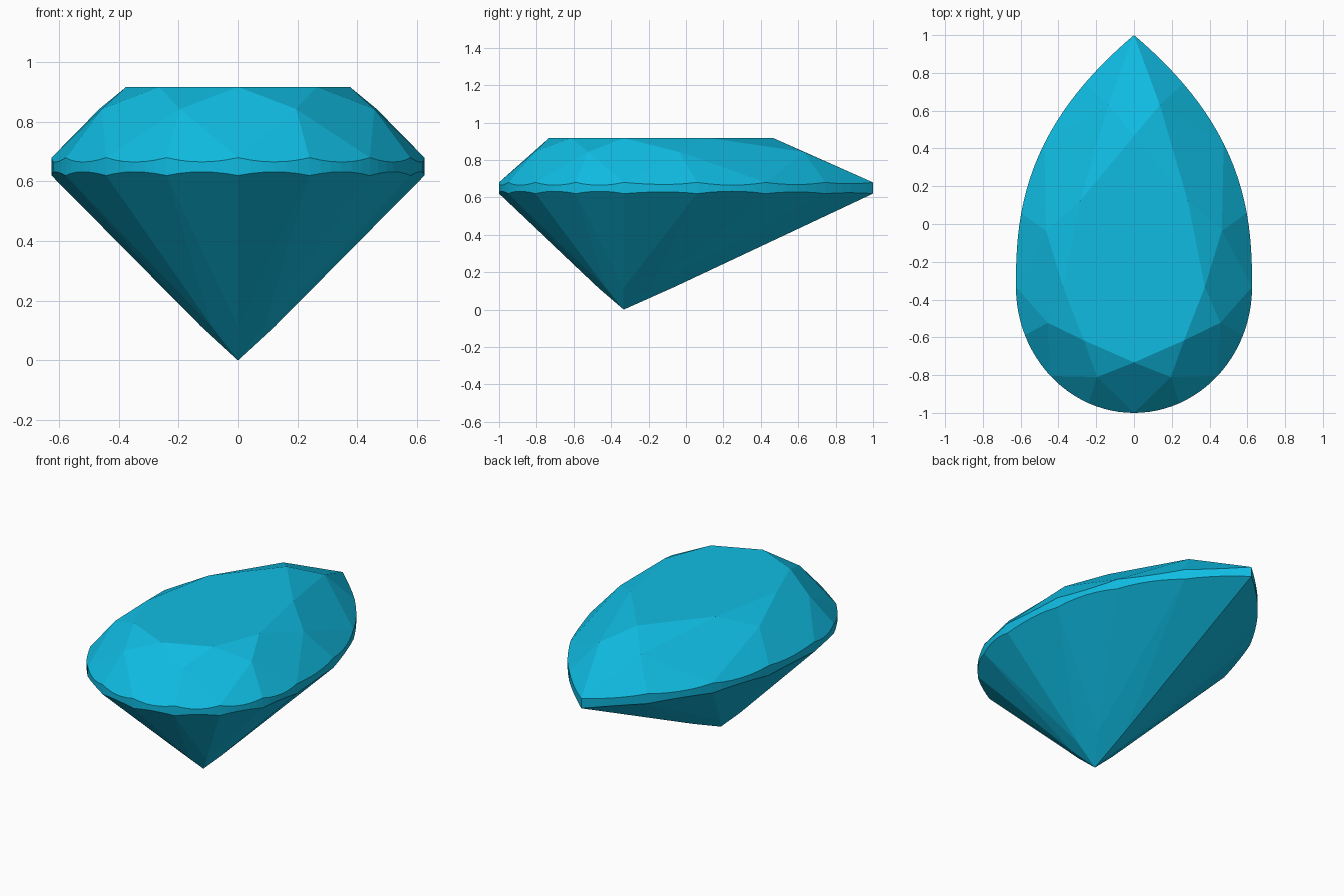
import bpy, bmesh, math
from mathutils import Vector

if "Cube" in bpy.data.objects:
    bpy.data.objects.remove(bpy.data.objects["Cube"])

CY = -0.333                 # y of the culet, the origin of the pear outline
TOP, G_UP, G_LOW = 0.917, 0.68, 0.62
SUB = 6                     # curve steps along each of the 16 girdle sections
N = 16


def outline(s, scale=1.0, z=0.0):
    """Pear outline: s=0 round end, s=4 widest, s=8 pointed tip, mirrored to 16."""
    s %= N
    side = 1 if s <= 8 else -1
    s = min(s, N - s)
    if s <= 4:
        a = math.radians(22.5 * s)
        x, y = 0.625 * math.sin(a), -0.667 * math.cos(a)
    else:
        u = (s - 4) / 4
        t = (2 * u + math.sin(math.pi * u / 2)) / 3
        x, y = 0.625 * (1 - t ** 2.53), 1.333 * t
    return Vector((side * x * scale, CY + y * scale, z))


def on_plane(p, a, b, c):
    """Drop point p vertically on to the plane through a, b, c."""
    n = (b - a).cross(c - a)
    return Vector((p.x, p.y, a.z - (n.x * (p.x - a.x) + n.y * (p.y - a.y)) / n.z))


# key points of the crown
table = {k: outline(k, 0.6, TOP) for k in range(0, N, 2)}
crown_mid = {}
for k, x, y in ((1, 0.195, -0.81), (3, 0.457, -0.523), (5, 0.465, -0.037), (7, 0.137, 0.63)):
    crown_mid[k] = Vector((x, y, 0.843))
    crown_mid[N - k] = Vector((-x, y, 0.843))
up = [outline(k, 1, G_UP) for k in range(N)]
low = [outline(k, 1, G_LOW) for k in range(N)]

# pavilion: odd mains through the culet, meeting in ridges at even positions
culet = Vector((0, CY, 0))
normal = {k: (low[k] - culet).cross(low[(k + 1) % N] - low[k - 1]) for k in range(1, N, 2)}
pav_mid = {}
for k in range(0, N, 2):
    d = normal[(k - 1) % N].cross(normal[(k + 1) % N])
    d *= math.copysign(1, d.z)
    reach = (low[k] - culet).xy.length * 0.2
    pav_mid[k] = culet + d * (reach / d.xy.length)

bm = bmesh.new()


def face(pts):
    bm.faces.new([bm.verts.new(p) for p in pts])


# table, bezel kites and stars
face([table[k] for k in range(0, N, 2)])
for k in range(0, N, 2):
    m0, m1, t2 = crown_mid[(k - 1) % N], crown_mid[k + 1], table[(k + 2) % N]
    face([table[k], m0, up[k], m1])
    face([table[k], m1, t2])

# girdle facets above and below, with the scalloped band between
for k in range(N):
    j = (k + 1) % N
    cm = crown_mid[k if k % 2 else j]
    pm = pav_mid[j if k % 2 else k]
    arc = [outline(k + i / SUB) for i in range(SUB + 1)]
    hi = [on_plane(p, cm, up[k], up[j]) for p in arc]
    lo = [on_plane(p, pm, low[k], low[j]) for p in arc]
    face([cm] + hi)
    face([pm] + lo[::-1])
    for i in range(SUB):
        face([lo[i], lo[i + 1], hi[i + 1], hi[i]])

# pavilion main kites
for k in range(1, N, 2):
    face([culet, pav_mid[(k + 1) % N], low[k], pav_mid[k - 1]])

bmesh.ops.remove_doubles(bm, verts=bm.verts[:], dist=0.0005)
bmesh.ops.recalc_face_normals(bm, faces=bm.faces[:])

mesh = bpy.data.meshes.new("pear_cut_gem")
bm.to_mesh(mesh)
bm.free()
gem = bpy.data.objects.new("pear_cut_gem", mesh)
bpy.context.collection.objects.link(gem)

mat = bpy.data.materials.new("gem_blue")
mat.diffuse_color = (0.005, 0.5, 0.76, 1)
mat.use_nodes = True
mat.node_tree.nodes["Principled BSDF"].inputs["Base Color"].default_value = mat.diffuse_color
mesh.materials.append(mat)
